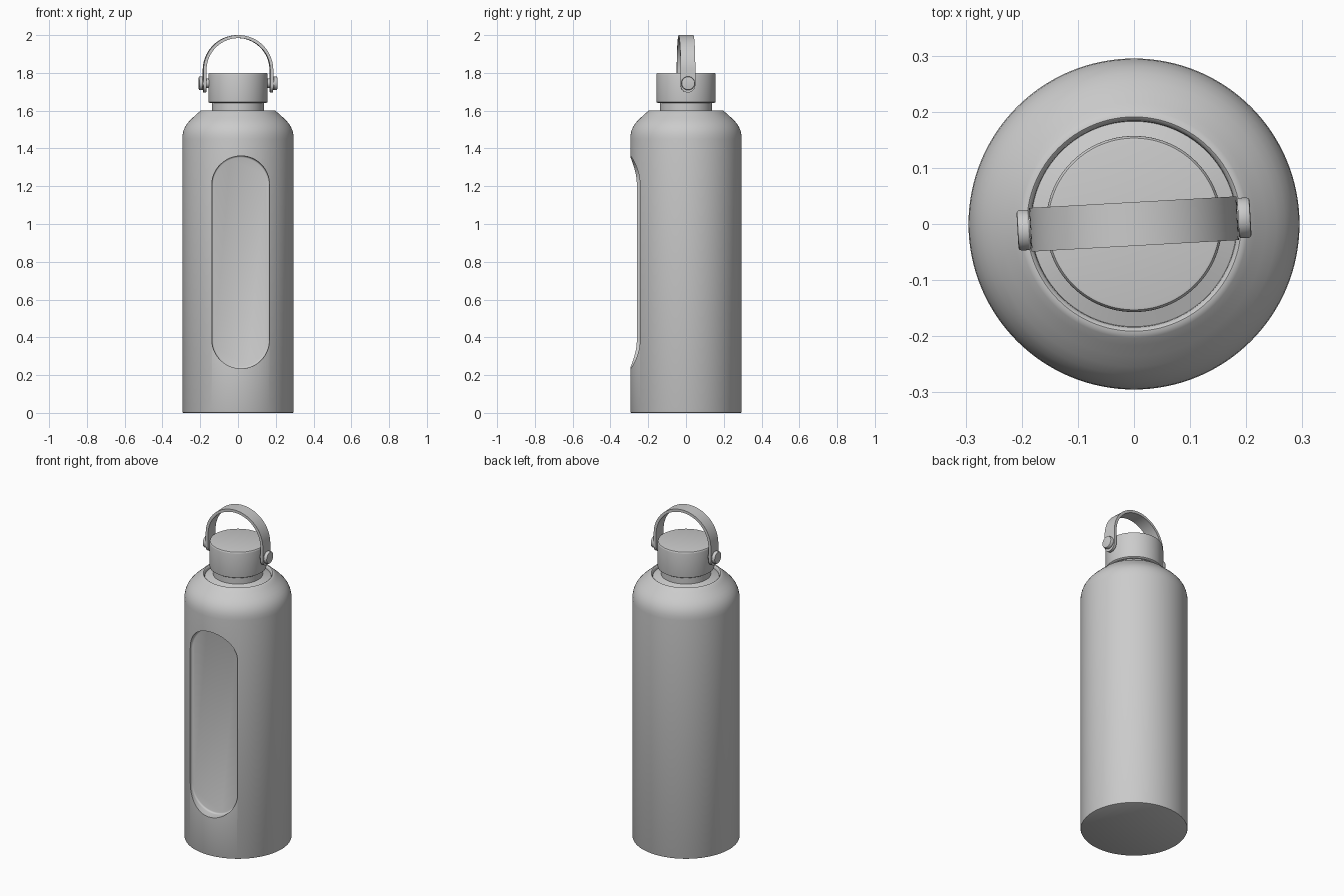
import bpy, bmesh, math
from mathutils import Matrix

if "Cube" in bpy.data.objects:
    bpy.data.objects.remove(bpy.data.objects["Cube"])

TWIST = math.radians(3.2)   # handle and panel are turned slightly about z
SPIN = Matrix.Rotation(TWIST, 4, 'Z')


def finish(bm, name):
    bmesh.ops.recalc_face_normals(bm, faces=bm.faces)
    me = bpy.data.meshes.new(name)
    bm.to_mesh(me)
    bm.free()
    ob = bpy.data.objects.new(name, me)
    bpy.context.collection.objects.link(ob)
    return ob


def smooth(ob, angle=32):
    bpy.ops.object.select_all(action='DESELECT')
    ob.select_set(True)
    bpy.context.view_layer.objects.active = ob
    bpy.ops.object.shade_smooth_by_angle(angle=math.radians(angle))


def loft(rings, name, matrix=None):
    """Skin closed rings of points and cap both ends."""
    bm = bmesh.new()
    loops = [[bm.verts.new(p) for p in ring] for ring in rings]
    n = len(loops[0])
    for a, b in zip(loops, loops[1:]):
        for i in range(n):
            j = (i + 1) % n
            bm.faces.new((a[i], a[j], b[j], b[i]))
    bm.faces.new(loops[0])
    bm.faces.new(loops[-1])
    if matrix:
        bm.transform(matrix)
    return finish(bm, name)


def lathe(profile, name, n=128, matrix=None):
    rings = [[(r * math.cos(2 * math.pi * i / n), r * math.sin(2 * math.pi * i / n), z)
              for i in range(n)] for r, z in profile]
    return loft(rings, name, matrix)


# Bottle body with shoulder, rim groove and neck
body = lathe([(.289, 0), (.293, .002), (.295, .007), (.295, 1.45), (.2935, 1.472),
              (.289, 1.493), (.281, 1.513), (.269, 1.532), (.254, 1.549), (.235, 1.567),
              (.216, 1.584), (.203, 1.596), (.197, 1.600), (.191, 1.601), (.187, 1.598),
              (.184, 1.591), (.183, 1.582), (.137, 1.598), (.137, 1.65)], "bottle_body")


# Recessed stadium panel on the front
def stadium(r, y, half=.41, zc=.7975, n=32):
    pts = []
    for side in (1, -1):
        for i in range(n + 1):
            a = math.pi * i / n
            pts.append((side * r * math.cos(a), y, zc + side * (half + r * math.sin(a))))
    return pts


cutter = loft([stadium(.153, -.40), stadium(.153, -.247), stadium(.152, -.242),
               stadium(.149, -.238), stadium(.144, -.236)], "panel_cutter", SPIN)
cutter.hide_render = True
mod = body.modifiers.new("panel", 'BOOLEAN')
mod.operation = 'DIFFERENCE'
mod.solver = 'EXACT'
mod.object = cutter
bpy.context.view_layer.objects.active = body
bpy.ops.object.modifier_apply(modifier=mod.name)
bpy.data.objects.remove(cutter)
smooth(body)

# Screw cap
smooth(lathe([(.150, 1.641), (.156, 1.645), (.157, 1.650), (.157, 1.790),
              (.156, 1.795), (.153, 1.799), (.149, 1.800)], "cap"))

# Carry strap: flat band with rounded ends, arched over the cap
R, ZC, ZE, HW, T = .185, 1.815, 1.735, .039, .016
path = []   # (x, z, normal x, normal z, half width)
for i in range(9):
    a = math.radians(8 + 82 * i / 8)
    path.append((R, ZE - HW * math.cos(a), 1, 0, HW * math.sin(a)))
arc = [(R * math.cos(math.pi * i / 48), ZC + R * math.sin(math.pi * i / 48),
        math.cos(math.pi * i / 48), math.sin(math.pi * i / 48), HW) for i in range(49)]
path = path + arc + [(-x, z, -nx, nz, w) for x, z, nx, nz, w in reversed(path)]
rings = []
for x, z, nx, nz, w in path:
    xi, zi = x - nx * T, z - nz * T
    rings.append([(x, -w, z), (x, w, z), (xi, w, zi), (xi, -w, zi)])
smooth(loft(rings, "carry_strap", SPIN))

# Pivot buttons on both sides of the cap
for side, label in ((1, "right"), (-1, "left")):
    turn = SPIN @ Matrix.Translation((0, 0, 1.745)) @ Matrix.Rotation(side * math.pi / 2, 4, 'Y')
    smooth(lathe([(.024, .150), (.024, .186), (.034, .186), (.036, .189), (.036, .203),
                  (.034, .207), (.030, .208)], label + "_pivot_button", 48, turn))
